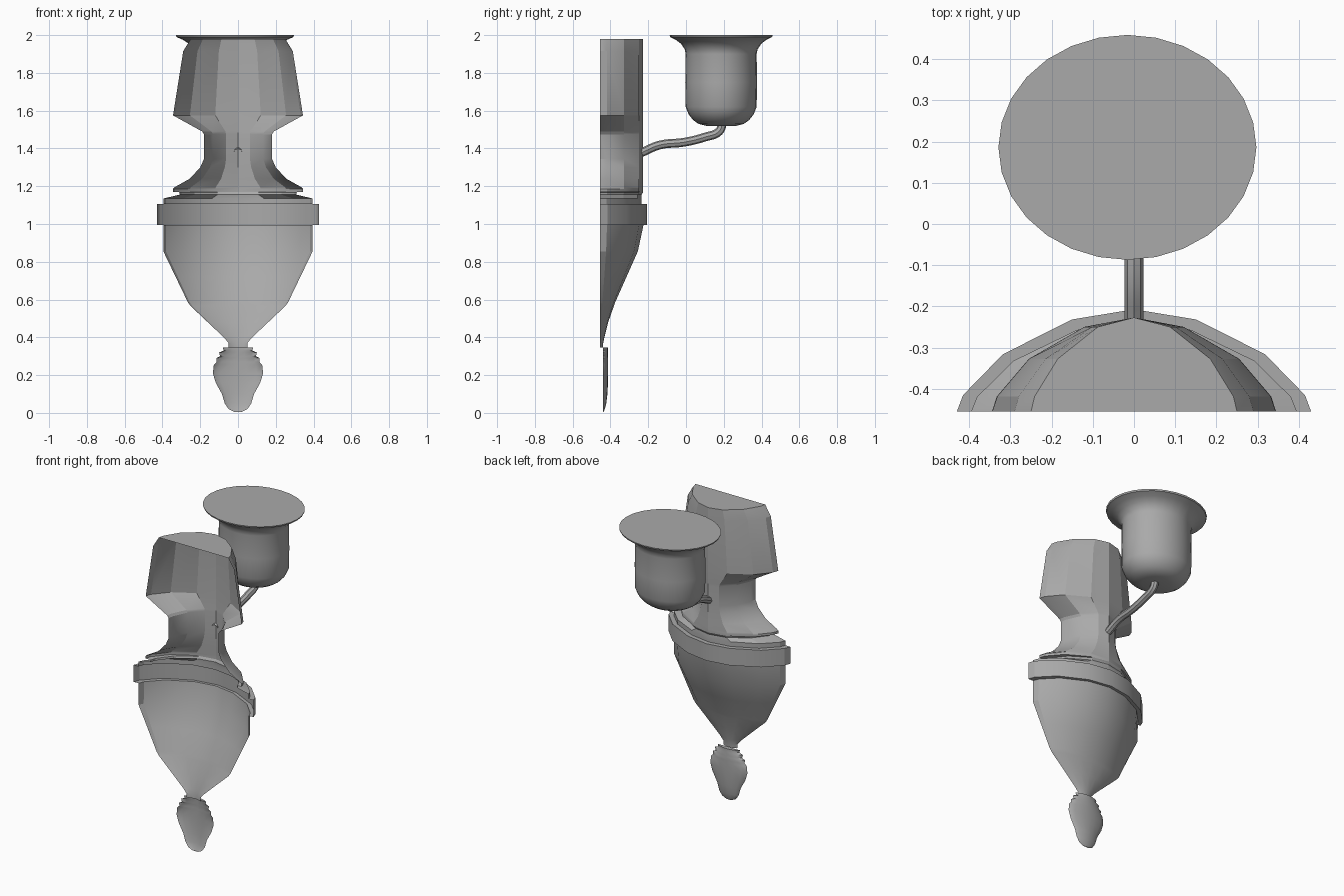
import bpy, bmesh, math
from mathutils import Vector

cube = bpy.data.objects.get("Cube")
if cube:
    bpy.data.objects.remove(cube, do_unlink=True)

grey = bpy.data.materials.new("plain_grey")
grey.use_nodes = True
colour = (0.4, 0.4, 0.4, 1)
grey.diffuse_color = colour
grey.node_tree.nodes["Principled BSDF"].inputs["Base Color"].default_value = colour


def finish(obj, angle):
    obj.data.materials.append(grey)
    bpy.ops.object.select_all(action="DESELECT")
    obj.select_set(True)
    bpy.context.view_layer.objects.active = obj
    bpy.ops.object.shade_smooth_by_angle(angle=math.radians(angle))


def loft(name, section, rings, origin, closed=False, top=False, bottom=False, angle=20):
    """Scale a flat section by (z, x size, y size) rings, listed from top to bottom."""
    bm = bmesh.new()
    rows = [[bm.verts.new((origin[0] + u * w, origin[1] + v * d, z)) for u, v in section]
            for z, w, d in rings]
    n = len(section)
    for a, b in zip(rows, rows[1:]):
        for i in range(n if closed else n - 1):
            j = (i + 1) % n
            bm.faces.new((a[i], b[i], b[j], a[j]))
    if top:
        bm.faces.new(rows[0])
    if bottom:
        bm.faces.new(rows[-1][::-1])
    mesh = bpy.data.meshes.new(name)
    bm.to_mesh(mesh)
    bm.free()
    obj = bpy.data.objects.new(name, mesh)
    bpy.context.collection.objects.link(obj)
    finish(obj, angle)
    return obj


# Half-round faceted section, open along the wall side
half = [(1, 0), (0.965, 0.16), (0.74, 0.56), (0.35, 0.9), (0, 1)]
half += [(-u, v) for u, v in half[-2::-1]]
wall = (0, -0.455)

# Upper block, neck and flared foot of the bracket
D = 0.228
loft("upper_bracket", half, [
    (1.98, 0.25, D), (1.915, 0.29, D), (1.575, 0.344, D), (1.49, 0.19, D),
    (1.475, 0.18, D), (1.345, 0.18, D), (1.3, 0.2, D), (1.24, 0.255, D),
    (1.195, 0.335, D), (1.185, 0.345, D), (1.17, 0.345, D), (1.168, 0.31, D),
    (1.155, 0.31, 0.22), (1.135, 0.395, 0.22), (1.105, 0.395, 0.22)], wall, top=True)

# Projecting band around the middle
loft("middle_band", half, [
    (1.105, 0.395, 0.22), (1.105, 0.43, 0.248), (0.995, 0.43, 0.248),
    (0.995, 0.395, 0.23)], wall)

# Tapering lower body
loft("lower_body", half, [
    (0.995, 0.395, 0.23), (0.855, 0.395, 0.2), (0.72, 0.33, 0.14),
    (0.585, 0.265, 0.08), (0.565, 0.25, 0.073), (0.48, 0.16, 0.043),
    (0.4, 0.075, 0.023), (0.37, 0.05, 0.017), (0.345, 0.05, 0.015)], wall)

# Shallow drop finial
loft("drop_finial", half, [
    (0.345, 0.08, 0.026), (0.33, 0.075, 0.026), (0.32, 0.1, 0.027), (0.3, 0.095, 0.027),
    (0.29, 0.115, 0.028), (0.27, 0.113, 0.028), (0.255, 0.128, 0.028), (0.21, 0.133, 0.028),
    (0.16, 0.118, 0.027), (0.1, 0.085, 0.024), (0.05, 0.07, 0.018),
    (0.02, 0.05, 0.01), (0.006, 0.02, 0.004)], (0, -0.44), top=True, bottom=True, angle=35)

# Oval cup with a flared, closed rim
oval = [(math.cos(t * math.tau / 28), math.sin(t * math.tau / 28)) for t in range(28)]
cup = [(2, 0.273), (1.99, 0.27), (1.975, 0.24), (1.955, 0.213), (1.925, 0.193),
       (1.9, 0.188), (1.75, 0.19), (1.62, 0.188), (1.58, 0.172), (1.55, 0.148),
       (1.53, 0.12), (1.52, 0.08)]
loft("cup", oval, [(z, r * 1.147, r) for z, r in cup], (-0.016, 0.186),
     closed=True, top=True, bottom=True, angle=35)

# Curved tube arm
curve = bpy.data.curves.new("arm", "CURVE")
curve.dimensions = "3D"
curve.bevel_depth = 0.023
curve.bevel_resolution = 2
curve.resolution_u = 5
spline = curve.splines.new("BEZIER")
path = [(-0.235, 1.378), (-0.14, 1.418), (-0.01, 1.433), (0.1, 1.46), (0.175, 1.49), (0.195, 1.535)]
spline.bezier_points.add(len(path) - 1)
for p, (y, z) in zip(spline.bezier_points, path):
    p.co = Vector((0, y, z))
    p.handle_left_type = p.handle_right_type = "AUTO"
arm = bpy.data.objects.new("arm", curve)
bpy.context.collection.objects.link(arm)
bpy.ops.object.select_all(action="DESELECT")
arm.select_set(True)
bpy.context.view_layer.objects.active = arm
bpy.ops.object.convert(target="MESH")
finish(bpy.context.object, 40)
